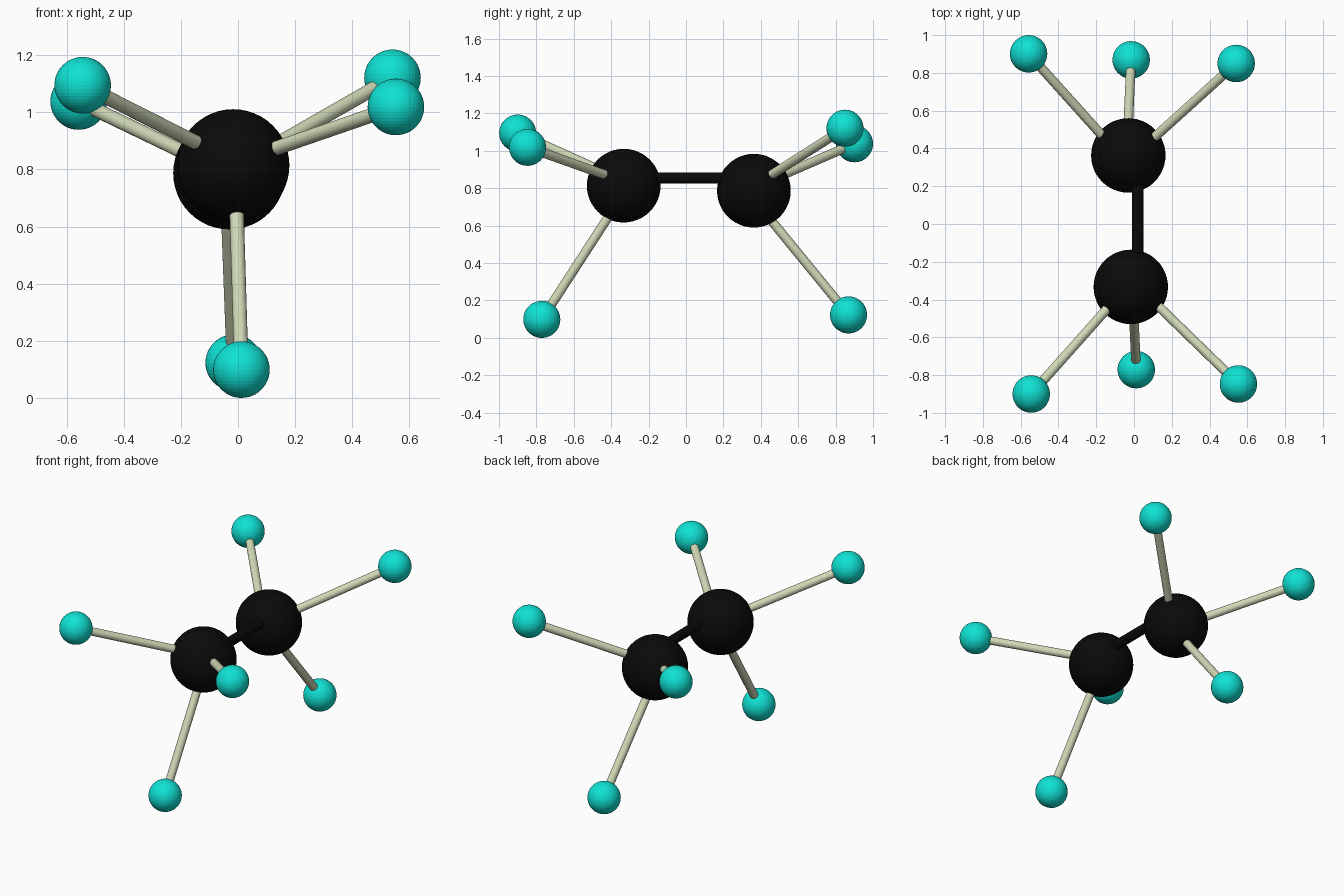
import bpy
from mathutils import Vector

if "Cube" in bpy.data.objects:
    bpy.data.objects.remove(bpy.data.objects["Cube"])


def material(name, rgb):
    m = bpy.data.materials.new(name)
    m.diffuse_color = (*rgb, 1.0)
    m.use_nodes = True
    m.node_tree.nodes["Principled BSDF"].inputs["Base Color"].default_value = m.diffuse_color
    return m


BLACK = material("black", (0.003, 0.003, 0.003))
CYAN = material("turquoise", (0.005, 0.76, 0.66))
PALE = material("pale green grey", (0.63, 0.69, 0.47))


def ball(name, centre, radius, mat):
    bpy.ops.mesh.primitive_uv_sphere_add(segments=48, ring_count=24, radius=radius, location=centre)
    ob = bpy.context.object
    ob.name = name
    ob.data.materials.append(mat)


def rod(name, a, b, radius, mat):
    a, b = Vector(a), Vector(b)
    bpy.ops.mesh.primitive_cylinder_add(vertices=24, radius=radius, depth=(b - a).length,
                                        location=(a + b) / 2)
    ob = bpy.context.object
    ob.name = name
    ob.rotation_euler = (b - a).to_track_quat('Z', 'Y').to_euler()
    ob.data.materials.append(mat)


# Each end: large ball centre, point its rods meet at, small ball centres
ends = {
    "front": ((-0.017, -0.333, 0.814), (-0.01, -0.30, 0.825),
              {"left": (-0.544, -0.900, 1.095),
               "right": (0.553, -0.847, 1.019),
               "lower": (0.012, -0.771, 0.099)}),
    "back": ((-0.03, 0.363, 0.787), (-0.04, 0.325, 0.788),
             {"left": (-0.558, 0.901, 1.038),
              "right": (0.541, 0.850, 1.121),
              "lower": (-0.015, 0.869, 0.123)}),
}

for end, (centre, hub, tips) in ends.items():
    ball(end + "_large_ball", centre, 0.197, BLACK)
    for side, tip in tips.items():
        ball(f"{end}_{side}_small_ball", tip, 0.099, CYAN)
        rod(f"{end}_{side}_rod", hub, tip, 0.025, PALE)

# Central rod joining the two large balls
rod("central_rod", (0.02, -0.30, 0.855), (0.02, 0.32, 0.855), 0.03, BLACK)
